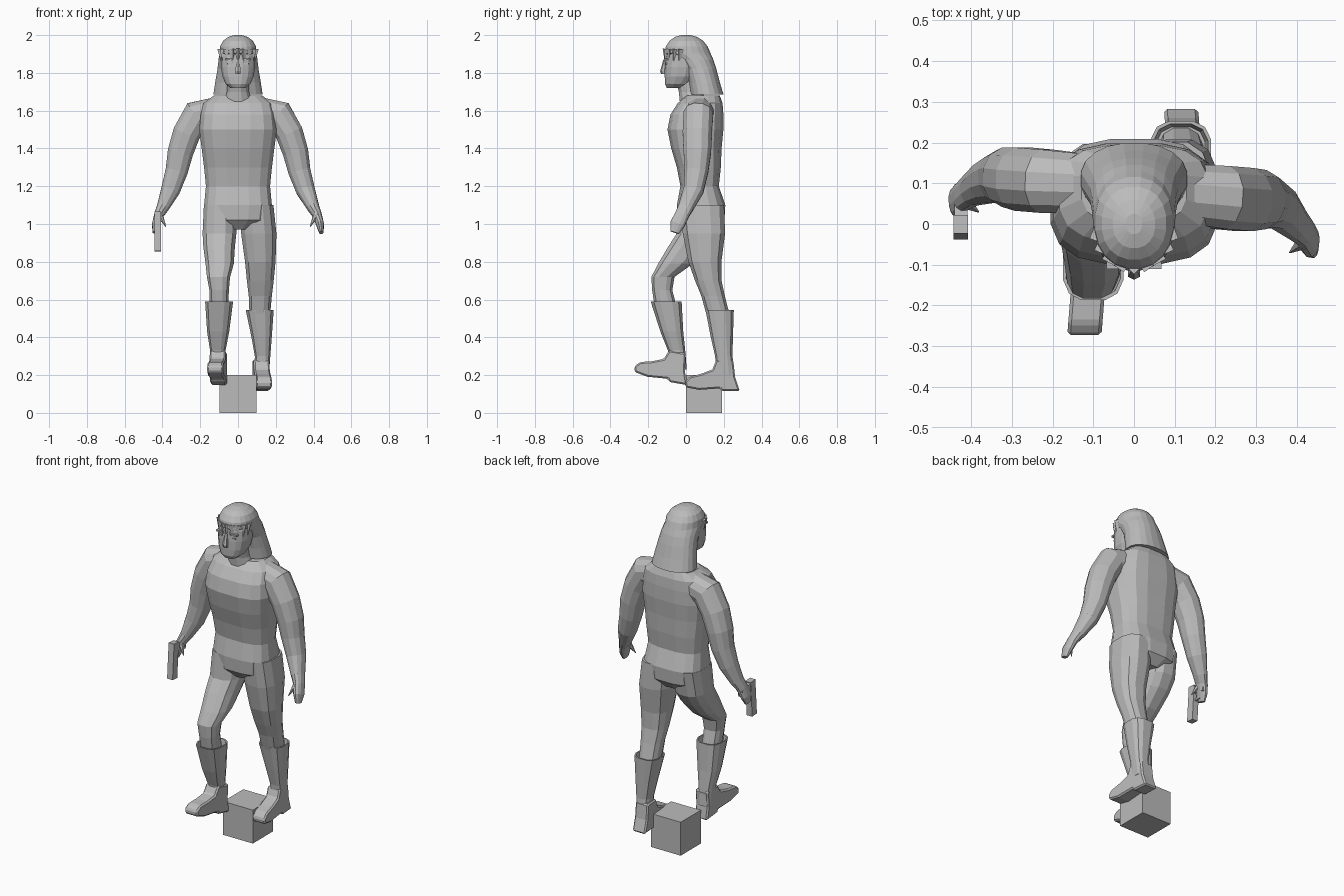
import bpy, bmesh, math
from mathutils import Vector, Matrix

cube = bpy.data.objects.get("Cube")
if cube:
    bpy.data.objects.remove(cube, do_unlink=True)

grey = bpy.data.materials.new("plain grey")
grey.use_nodes = True
TONE = (0.5, 0.5, 0.5, 1)
grey.diffuse_color = TONE
grey.node_tree.nodes["Principled BSDF"].inputs["Base Color"].default_value = TONE


def finish(name, bm):
    bmesh.ops.recalc_face_normals(bm, faces=bm.faces)
    mesh = bpy.data.meshes.new(name)
    bm.to_mesh(mesh)
    bm.free()
    mesh.materials.append(grey)
    obj = bpy.data.objects.new(name, mesh)
    bpy.context.collection.objects.link(obj)
    return obj


def loft(name, rings, sides=12, power=2.0, follow=False):
    """Skin rounded-box rings given as (x, y, z, half width, half depth)."""
    bm = bmesh.new()
    loops = []
    centres = [Vector(r[:3]) for r in rings]
    for i, (centre, ring) in enumerate(zip(centres, rings)):
        along = Vector((0, 0, 1))
        if follow:
            along = centres[min(i + 1, len(rings) - 1)] - centres[max(i - 1, 0)]
            along.normalize()
        depth = Vector((0, 1, 0))
        depth = (depth - along * depth.dot(along)).normalized()
        width = along.cross(depth)
        loop = []
        for k in range(sides):
            a = math.tau * (k + 0.5) / sides
            c, s = math.cos(a), math.sin(a)
            px = math.copysign(abs(c) ** (2 / power), c) * ring[3]
            py = math.copysign(abs(s) ** (2 / power), s) * ring[4]
            loop.append(bm.verts.new(centre + width * px + depth * py))
        loops.append(loop)
    for low, high in zip(loops, loops[1:]):
        for k in range(sides):
            n = (k + 1) % sides
            bm.faces.new((low[k], low[n], high[n], high[k]))
    bm.faces.new(loops[0])
    bm.faces.new(loops[-1])
    return finish(name, bm)


def box(name, centre, size, tilt=0):
    bm = bmesh.new()
    bmesh.ops.create_cube(bm, size=1)
    place = Matrix.Translation(centre) @ Matrix.Rotation(tilt, 4, "X") @ Matrix.Diagonal((*size, 1))
    bm.transform(place)
    return finish(name, bm)


def cone(name, base, tip, radius, sides=4):
    bm = bmesh.new()
    base, tip = Vector(base), Vector(tip)
    axis = tip - base
    bmesh.ops.create_cone(bm, cap_ends=True, segments=sides, radius1=radius,
                          radius2=0.002, depth=axis.length)
    turn = Vector((0, 0, 1)).rotation_difference(axis).to_matrix().to_4x4()
    bm.transform(Matrix.Translation((base + tip) / 2) @ turn)
    return finish(name, bm)


# Stand block
box("stand_block", (0, 0.095, 0.1), (0.196, 0.19, 0.2))

# Torso from crotch to collar
loft("torso", [
    (0, .08, .97, .07, .08), (0, .08, 1.02, .165, .125), (0, .08, 1.1, .182, .13),
    (0, .072, 1.2, .172, .103), (0, .068, 1.3, .182, .118), (0, .055, 1.4, .195, .135),
    (0, .05, 1.5, .208, .15), (0, .058, 1.58, .2, .142), (0, .075, 1.64, .185, .12),
    (0, .09, 1.68, .13, .09)], sides=16, power=2.9)
loft("neck", [(0, .05, 1.64, .085, .085), (0, .02, 1.7, .06, .06), (0, 0, 1.78, .058, .06)])

# Arms share widths; each side swings differently front to back
ARM = [(.13, 1.595, .075, .075), (.215, 1.575, .085, .08), (.272, 1.48, .076, .08),
       (.305, 1.38, .07, .075), (.325, 1.28, .061, .065), (.357, 1.18, .052, .055),
       (.397, 1.09, .034, .042), (.418, 1.05, .026, .038), (.434, 1.0, .022, .04),
       (.441, .955, .012, .025)]
SWING = {
    "left": (.075, .065, .06, .06, .055, .04, 0, -.02, -.045, -.06),
    "right": (.1, .105, .11, .115, .115, .105, .085, .07, .055, .045),
}
SIGN = {"left": 1, "right": -1}
for side, ys in SWING.items():
    s = SIGN[side]
    loft(side + "_arm", [(s * x, y, z, rx, ry) for (x, z, rx, ry), y in zip(ARM, ys)],
         power=2.2, follow=True)
    y = ys[-2]
    cone(side + "_thumb", (s * .415, y, 1.05), (s * .382, y - .025, .985), .018, 6)

# Legs, the right one striding forward
LEGS = {
    "left": [(.1, .085, 1.1, .09, .12), (.11, .095, .95, .096, .115), (.118, .1, .8, .083, .09),
             (.118, .118, .7, .073, .072), (.118, .143, .62, .063, .064), (.115, .175, .5, .055, .063)],
    "right": [(-.095, .08, 1.1, .088, .12), (-.098, .06, .95, .092, .112), (-.1, .015, .88, .086, .112),
              (-.097, -.055, .79, .077, .095), (-.103, -.122, .72, .063, .063),
              (-.1, -.126, .65, .053, .055), (-.1, -.105, .55, .05, .06)],
}
BOOTS = {
    "left": [(.125, .21, .2, .04, .05), (.13, .2, .3, .042, .047), (.125, .19, .4, .055, .06),
             (.115, .178, .545, .076, .077)],
    "right": [(-.105, -.04, .23, .04, .045), (-.107, -.05, .33, .042, .047),
              (-.105, -.075, .43, .06, .062), (-.1, -.105, .59, .076, .084)],
}
for side, rings in LEGS.items():
    loft(side + "_leg", rings, power=2.5)
    shaft = BOOTS[side]
    x, y, z, rx, ry = shaft[-1]
    rim = [(x, y, z, rx * .9, ry * .9), (x, y, z - .04, rx * .8, ry * .8)]
    loft(side + "_boot_shaft", shaft + rim, power=2.8)

# Feet: one side profile, extruded across and pitched at the ankle
FOOT = [(.085, -.135), (-.01, -.135), (-.02, -.12), (-.13, -.128), (-.2, -.115), (-.206, -.085),
        (-.18, -.058), (-.12, -.043), (-.06, -.02), (-.04, .03), (.05, .03), (.06, -.06)]


def foot(side, ankle_y, ankle_z, offset, pitch):
    s = SIGN[side]
    c, n = math.cos(pitch), math.sin(pitch)
    bm = bmesh.new()
    loops = []
    for edge in (-.042, .042):
        loop = []
        for py, pz in FOOT:
            y = ankle_y + py * c + pz * n
            z = ankle_z + pz * c - py * n
            loop.append(bm.verts.new((s * (offset - .08 * y) + edge, y, z)))
        bm.faces.new(loop)
        loops.append(loop)
    for k in range(len(FOOT)):
        m = (k + 1) % len(FOOT)
        bm.faces.new((loops[0][k], loops[0][m], loops[1][m], loops[1][k]))
    obj = finish(side + "_foot", bm)
    bevel = obj.modifiers.new("soft edge", "BEVEL")
    bevel.width = .008
    bevel.segments = 1


foot("left", .2, .25, .138, 0)
foot("right", -.055, .295, .1, math.radians(10))

# Head
loft("head", [
    (0, -.06, 1.72, .04, .042), (0, -.045, 1.74, .066, .067), (0, -.03, 1.78, .084, .084),
    (0, -.018, 1.83, .092, .096), (0, -.01, 1.89, .093, .1), (0, 0, 1.94, .08, .09)],
    sides=16, power=2.4)
loft("nose", [(0, -.118, 1.793, .014, .013), (0, -.122, 1.81, .017, .015),
              (0, -.11, 1.87, .008, .01)], sides=6)
box("upper_lip", (0, -.104, 1.778), (.05, .016, .006))
box("lower_lip", (0, -.1, 1.763), (.042, .016, .009))
for side, s in SIGN.items():
    box(side + "_brow", (s * .042, -.102, 1.872), (.05, .018, .01))
    box(side + "_eye", (s * .04, -.102, 1.848), (.03, .012, .008))

# Long hair: rounded crown sweeping back into a flared fall
loft("hair", [
    (0, .11, 1.685, .132, .09), (0, .095, 1.75, .122, .085), (0, .075, 1.82, .11, .087),
    (0, .048, 1.87, .104, .098), (0, .008, 1.905, .1, .123), (0, .004, 1.94, .096, .112),
    (0, .002, 1.97, .08, .09), (0, 0, 1.99, .052, .06), (0, 0, 2.0, .02, .025)],
    sides=20, power=2.2)
for k in range(9):
    a = math.radians(-165 + k * 18.75)
    x, y = math.cos(a) * .09, math.sin(a) * .1
    drop = .06 + .022 * (k % 2) + .012 * abs(k - 4) / 2
    cone("fringe_lock_%d" % k, (x, y, 1.925), (x * .97, y - .012, 1.925 - drop), .024)

# Handgun held muzzle down in the right hand
box("gun_barrel", (-.425, -.008, .96), (.036, .045, .21), math.radians(-4))
box("gun_grip", (-.425, .045, 1.03), (.032, .1, .045), math.radians(-12))
box("gun_trigger_guard", (-.425, .03, .975), (.014, .045, .012))
box("gun_trigger_guard_front", (-.425, .047, .99), (.014, .01, .04))
